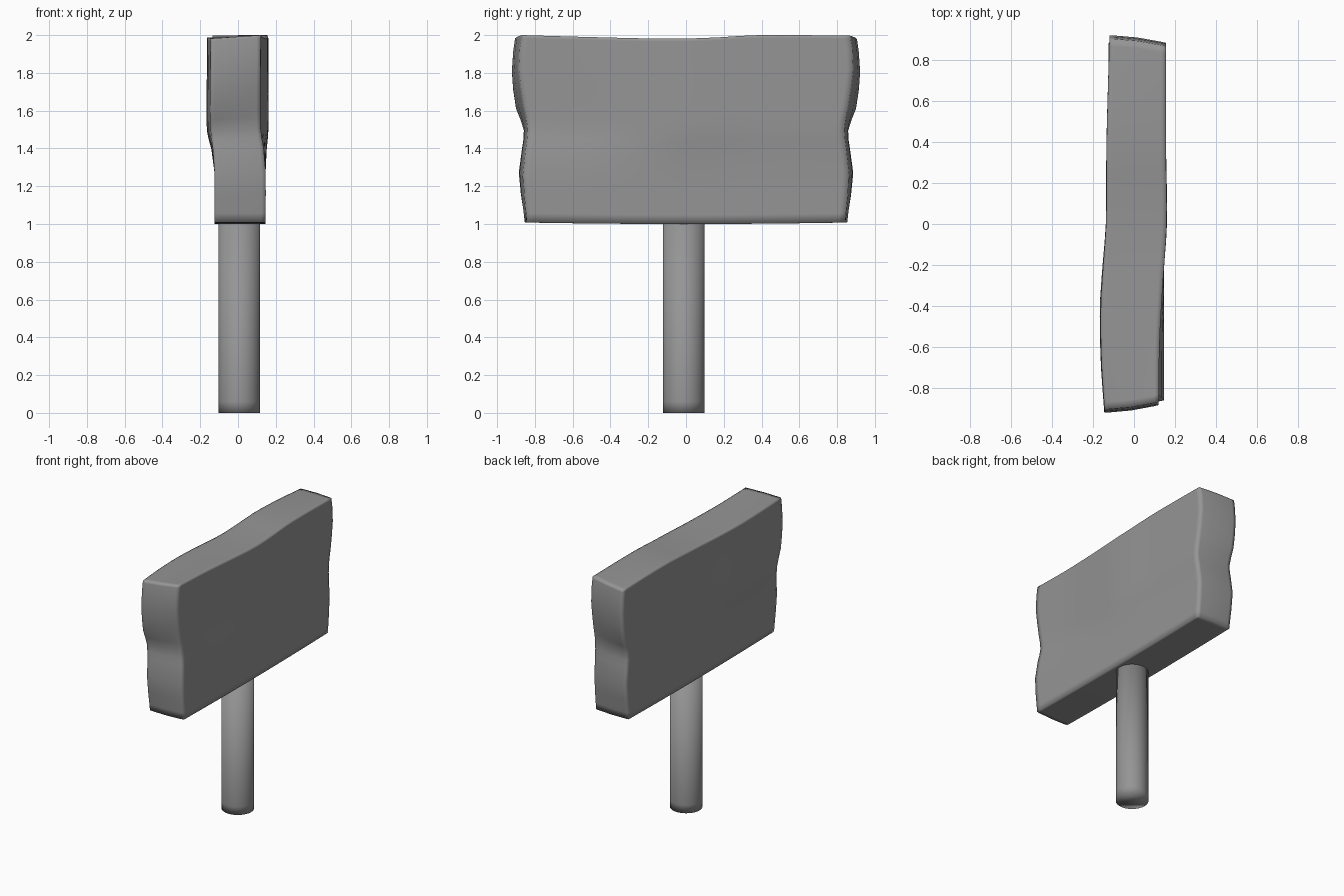
import bpy, bmesh
from mathutils import Vector

if "Cube" in bpy.data.objects:
    bpy.data.objects.remove(bpy.data.objects["Cube"])

# Dark grey shared by board and post
grey = bpy.data.materials.new("dark_grey")
grey.diffuse_color = (.3, .3, .3, 1)
grey.use_nodes = True
grey.node_tree.nodes["Principled BSDF"].inputs["Base Color"].default_value = grey.diffuse_color


def lookup(table, x):
    """Smooth (cubic) lookup in a list of (x, value) pairs."""
    n = len(table)
    k = next((i for i in range(n - 1) if x <= table[i + 1][0]), n - 2)

    def slope(i):
        a, b = table[max(i - 1, 0)], table[min(i + 1, n - 1)]
        return (b[1] - a[1]) / (b[0] - a[0])
    (x0, a), (x1, b) = table[k], table[k + 1]
    h = x1 - x0
    s = (x - x0) / h
    return (a * (2*s**3 - 3*s*s + 1) + b * (3*s*s - 2*s**3)
            + h * (slope(k) * (s**3 - 2*s*s + s) + slope(k + 1) * (s**3 - s*s)))


def finish(name, bm):
    bmesh.ops.recalc_face_normals(bm, faces=bm.faces)
    for f in bm.faces:
        f.smooth = True
    mesh = bpy.data.meshes.new(name)
    bm.to_mesh(mesh)
    bm.free()
    mesh.materials.append(grey)
    obj = bpy.data.objects.new(name, mesh)
    bpy.context.collection.objects.link(obj)


# Board profiles: half width of the two faces by height, face bend by length
LEVELS = [0, .05, .15, .27, .4, .45, .5, .56, .62, .72, .82, .93, .985, 1]
WIDE = [(0, .85), (.05, .857), (.27, .885), (.5, .858), (.62, .9), (.82, .922), (.93, .915), (1, .905)]
NARROW = [(0, .842), (.27, .862), (.5, .838), (.62, .858), (.82, .885), (.93, .88), (1, .868)]
BEND_L = [(-1, -.145), (-.75, -.16), (-.45, -.164), (-.2, -.15), (0, -.137), (.45, -.134), (1, -.12)]
BEND_R = [(-1, .12), (-.65, .125), (-.3, .143), (0, .16), (.45, .156), (1, .156)]
UPPER = [(0, 0), (.3, 0), (.4, .4), (.5, 1), (.85, 1), (1, .97)]
TOP = [(-1, 2.0), (-.6, 1.99), (-.1, 1.981), (.15, 1.986), (.45, 2.0), (1, 1.997)]

ROWS = [-1, -.96] + [i / 10 for i in range(-9, 10)] + [.96, 1]
DEPTH = [0, .08, .5, .92, 1]


def board_point(d, t, v):
    w = lookup(UPPER, v)
    left = -.125 * (1 - w) + lookup(BEND_L, t) * w
    right = .146 * (1 - w) + lookup(BEND_R, t) * w
    half = lookup(WIDE, v) * (1 - d) + lookup(NARROW, v) * d
    half += .03 * d * (1 - d)                     # slightly bowed ends
    top = lookup(TOP, t) - .018 * (1 - d) * abs(t) ** 3
    bottom = 1.0 + .008 * t * t
    return Vector((left + (right - left) * d, half * t, bottom + (top - bottom) * v))


# Warped sign board: six sides of a lattice
bm = bmesh.new()
axes = (DEPTH, ROWS, LEVELS)
for axis in range(3):
    a, b = [i for i in range(3) if i != axis]
    for fixed in (axes[axis][0], axes[axis][-1]):
        grid = []
        for p in axes[a]:
            line = []
            for q in axes[b]:
                c = [0, 0, 0]
                c[axis], c[a], c[b] = fixed, p, q
                line.append(bm.verts.new(board_point(*c)))
            grid.append(line)
        for r0, r1 in zip(grid, grid[1:]):
            for i in range(len(r0) - 1):
                bm.faces.new((r0[i], r0[i + 1], r1[i + 1], r1[i]))
bmesh.ops.remove_doubles(bm, verts=bm.verts, dist=.0003)
finish("sign_board", bm)

# Round post with a support loop near the foot
bm = bmesh.new()
bmesh.ops.create_cone(bm, cap_ends=True, segments=32, radius1=.11, radius2=.11, depth=1.02)
bmesh.ops.translate(bm, verts=bm.verts, vec=(.007, -.012, .51))
bmesh.ops.bisect_plane(bm, geom=bm.verts[:] + bm.edges[:] + bm.faces[:],
                       plane_co=(0, 0, .06), plane_no=(0, 0, 1))
finish("post", bm)
